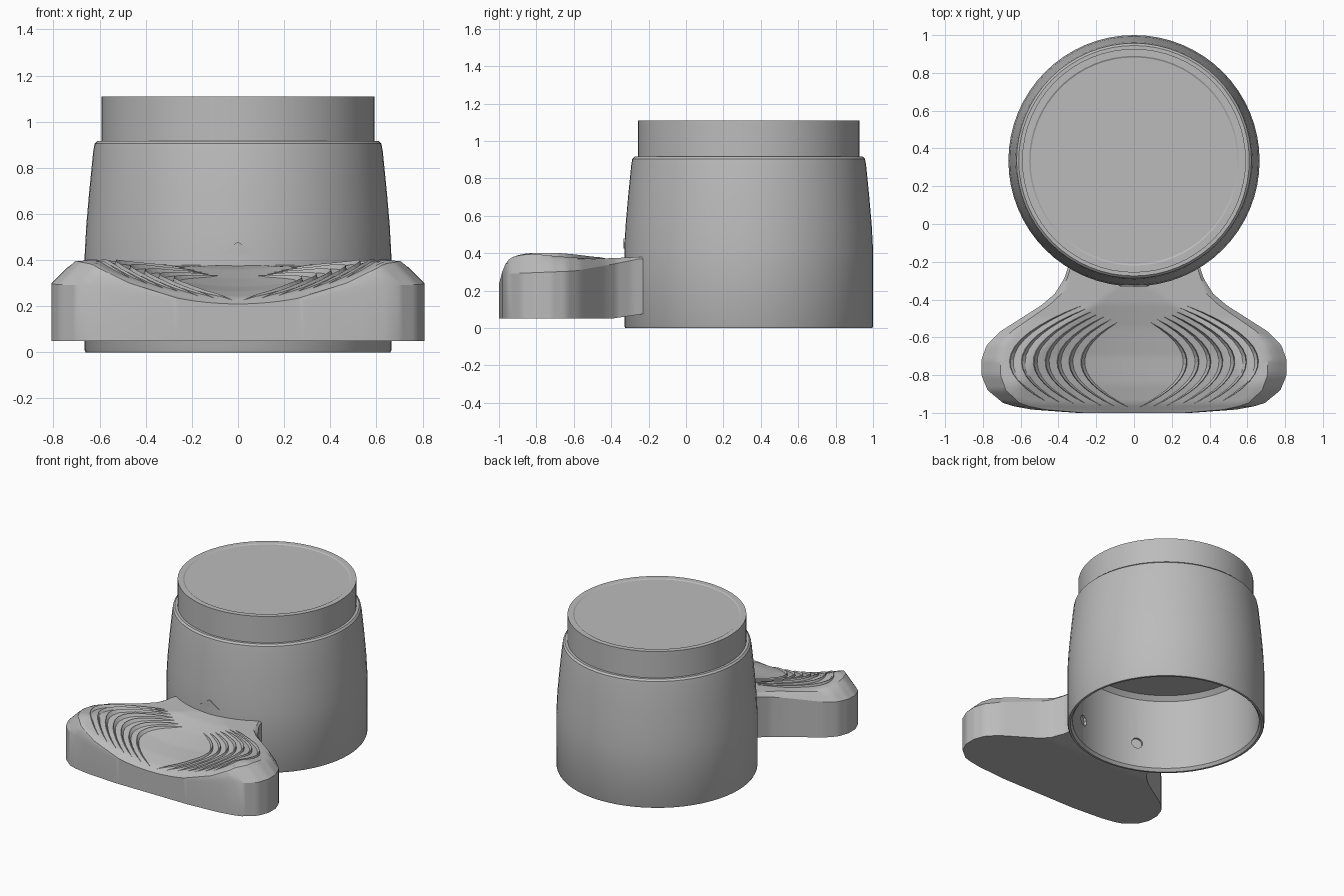
import bpy, bmesh, math
from mathutils import Vector

cube = bpy.data.objects.get("Cube")
if cube:
    bpy.data.objects.remove(cube)

CY = 0.335          # cup axis
SEG = 64

grey = bpy.data.materials.new("plain grey")
grey.use_nodes = True
GREY = (0.5, 0.5, 0.5, 1)
grey.diffuse_color = GREY
grey.node_tree.nodes["Principled BSDF"].inputs["Base Color"].default_value = GREY


def finish(name, bm, smooth=True):
    bmesh.ops.remove_doubles(bm, verts=bm.verts, dist=0.0005)
    bmesh.ops.recalc_face_normals(bm, faces=bm.faces)
    mesh = bpy.data.meshes.new(name)
    bm.to_mesh(mesh)
    bm.free()
    mesh.materials.append(grey)
    ob = bpy.data.objects.new(name, mesh)
    bpy.context.collection.objects.link(ob)
    if smooth:
        bpy.ops.object.select_all(action='DESELECT')
        ob.select_set(True)
        bpy.context.view_layer.objects.active = ob
        bpy.ops.object.shade_smooth_by_angle(angle=math.radians(30))
    return ob


def lerp(points, v):
    """Piecewise linear lookup in a list of (input, output) pairs."""
    for (a, p), (b, q) in zip(points, points[1:]):
        if v <= b:
            return p + (q - p) * max(0, (v - a) / (b - a))
    return points[-1][1]


# Cup: lathed shell, open below, with a stepped collar and a shallow lid
profile = [(0, 0.57), (0.6, 0.57), (0.63, 0.54), (0.63, 0.02), (0.645, 0),
           (0.66, 0), (0.665, 0.01), (0.665, 0.42), (0.658, 0.55), (0.645, 0.7),
           (0.628, 0.87), (0.622, 0.905), (0.61, 0.917), (0.592, 0.917),
           (0.592, 1.11), (0.555, 1.11), (0.547, 1.105), (0, 1.105)]
bm = bmesh.new()
pts = [bm.verts.new((r, CY, z)) for r, z in profile]
edges = [bm.edges.new(p) for p in zip(pts, pts[1:])]
bmesh.ops.spin(bm, geom=pts + edges, cent=(0, CY, 0), axis=(0, 0, 1),
               angle=math.tau, steps=SEG)
cup = finish("cup_body", bm)

# Two small fixing holes through the front wall
bm = bmesh.new()
for side in (-1, 1):
    ang = math.radians(270 + side * 22)
    d = Vector((math.cos(ang), math.sin(ang), 0))
    made = bmesh.ops.create_cone(bm, cap_ends=True, segments=10, radius1=0.04,
                                 radius2=0.04, depth=0.03)["verts"]
    bmesh.ops.rotate(bm, verts=made, matrix=d.to_track_quat('Z', 'Y').to_matrix())
    bmesh.ops.translate(bm, verts=made, vec=d * 0.63 + Vector((0, CY, 0.2)))
cutter = finish("hole_cutter", bm, False)
cutter.hide_render = True
cutter.hide_viewport = True
cut = cup.modifiers.new("holes", 'BOOLEAN')
cut.object = cutter
cut.solver = 'EXACT'

# Thumb rest: half width along y, dish floor along y, edge height along y
WIDTH = [(-1, 0.3), (-0.99, 0.48), (-0.975, 0.6), (-0.95, 0.69), (-0.88, 0.775),
         (-0.8, 0.808), (-0.72, 0.808), (-0.64, 0.78), (-0.57, 0.71), (-0.5, 0.6),
         (-0.43, 0.49), (-0.37, 0.42), (-0.29, 0.37), (-0.23, 0.35)]
FLOOR = [(-1, 0.21), (-0.95, 0.24), (-0.85, 0.265), (-0.7, 0.285),
         (-0.55, 0.32), (-0.42, 0.36), (-0.3, 0.38)]
EDGE = [(-1, 0.21), (-0.97, 0.29), (-0.6, 0.305), (-0.4, 0.34), (-0.25, 0.37)]
CREST = [(-1, 0.3), (-0.97, 0.35), (-0.92, 0.385), (-0.85, 0.4), (-0.7, 0.385),
         (-0.5, 0.37), (-0.25, 0.38)]


def top_height(x, y):
    x = abs(x)
    dish = lerp(FLOOR, y) + 0.36 * x * x
    edge = lerp(EDGE, y) + (lerp(WIDTH, y) - x) * 1.0
    return min(dish, edge, lerp(CREST, y))


NX = 48
rows = [-1 + 0.77 * i / 44 for i in range(45)]
bm = bmesh.new()
tops, lows = [], []
for y in rows:
    top, low = [], []
    for j in range(NX + 1):
        x = lerp(WIDTH, y) * (2 * j / NX - 1)
        yy = min(y, CY - math.sqrt(0.655 ** 2 - min(abs(x), 0.6) ** 2)) if abs(x) < 0.42 else y
        top.append(bm.verts.new((x, yy, top_height(x, yy))))
        low.append(bm.verts.new((x, yy, 0.05 + max(0, yy + 0.4) * 0.15)))
    tops.append(top)
    lows.append(low)
for grid in (tops, lows):
    for a, b in zip(grid, grid[1:]):
        for j in range(NX):
            bm.faces.new((a[j], a[j + 1], b[j + 1], b[j]))
for t, l in ((tops[0], lows[0]), (tops[-1], lows[-1]),
             ([r[0] for r in tops], [r[0] for r in lows]),
             ([r[-1] for r in tops], [r[-1] for r in lows])):
    for j in range(len(t) - 1):
        bm.faces.new((t[j], t[j + 1], l[j + 1], l[j]))
finish("thumb_rest", bm)

# Curved grip ribs on both flanks of the dish
bm = bmesh.new()
for k in range(7):
    c = 0.27 + 0.063 * k
    start, end = -0.975 + 0.006 * k, -0.52 + 0.015 * k
    previous = None
    for i in range(15):
        y = start + (end - start) * i / 14
        x = c - 4.2 * (y + 0.73) ** 2
        fade = math.sin(math.pi * i / 14) ** 0.5 if 0 < i < 14 else 0
        half = 0.003 + 0.010 * fade
        ring = []
        for dx, dz in ((-half, -0.004), (half * 0.6, 0.018 * fade), (half, -0.004)):
            z = min(top_height(x + dx, y) + dz, 0.402)
            ring.append(bm.verts.new((x + dx, y, z)))
        if previous:
            for a in range(3):
                b = (a + 1) % 3
                bm.faces.new((previous[a], previous[b], ring[b], ring[a]))
        else:
            bm.faces.new(ring)
        previous = ring
    bm.faces.new(previous)
ribs = finish("grip_ribs", bm, False)
ribs.modifiers.new("mirror", 'MIRROR')

# Small triangular pointer plate on the cup front
bm = bmesh.new()
outline = [(-0.08, 0.425), (0, 0.425), (0.08, 0.425), (0, 0.48)]


def plate(radius):
    return [bm.verts.new((x, CY - math.sqrt(radius ** 2 - x * x), z)) for x, z in outline]


front, back = plate(0.669), plate(0.661)
for half in ((0, 1, 3), (1, 2, 3)):
    bm.faces.new([front[i] for i in half])
    bm.faces.new([back[i] for i in half])
for i in range(4):
    j = (i + 1) % 4
    bm.faces.new((front[i], front[j], back[j], back[i]))
finish("pointer_mark", bm, False)
